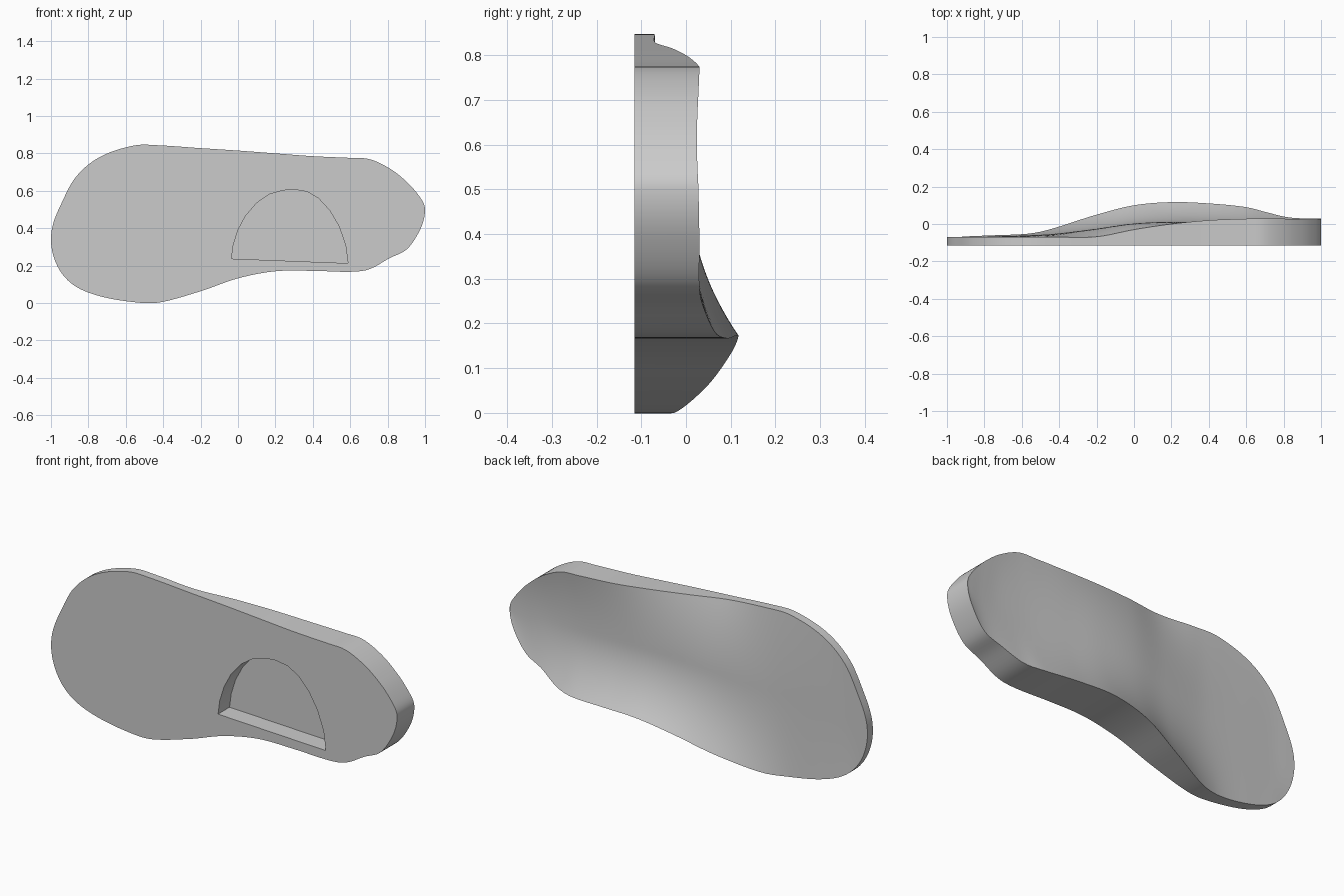
import bpy
import bmesh
from math import acos, cos, pi

default = bpy.data.objects.get("Cube")
if default:
    bpy.data.objects.remove(default, do_unlink=True)

BACK = -0.115          # flat underside plane
POCKET_FLOOR = -0.02
COLUMNS, ROWS = 96, 32

# Stations along the length: x, lower edge z, upper edge z,
# then surface y at lower rim, centre line and upper rim
STATIONS = [
    (-1.0, .34, .34, -.07, -.07, -.07),
    (-.95, .17, .52, -.07, -.07, -.07),
    (-.87, .09, .67, -.065, -.07, -.07),
    (-.74, .037, .78, -.06, -.066, -.07),
    (-.55, .004, .843, -.05, -.06, -.07),
    (-.42, .003, .843, -.02, -.052, -.07),
    (-.2, .063, .828, .05, -.025, -.068),
    (0, .132, .815, .1, .003, -.03),
    (.2, .17, .8, .117, .012, 0),
    (.4, .172, .785, .11, .008, .02),
    (.6, .167, .776, .09, .003, .028),
    (.7, .18, .77, .065, .003, .03),
    (.81, .24, .72, .038, .006, .028),
    (.9, .285, .65, .03, .013, .025),
    (.97, .385, .57, .03, .022, .025),
    (1.0, .5, .5, .028, .028, .028),
]
ANGLES = [acos(-s[0]) for s in STATIONS]


def station(angle):
    """Smoothly interpolate the station values at an angle from toe to heel."""
    last = len(STATIONS) - 1
    i = max(k for k in range(last) if ANGLES[k] <= angle + 1e-9)
    span = ANGLES[i + 1] - ANGLES[i]
    t = (angle - ANGLES[i]) / span

    def slope(k, c):
        a, b = max(k - 1, 0), min(k + 1, last)
        return (STATIONS[b][c] - STATIONS[a][c]) / (ANGLES[b] - ANGLES[a]) * span

    values = []
    for c in range(1, len(STATIONS[0])):
        p, q = STATIONS[i][c], STATIONS[i + 1][c]
        values.append(p * (1 + 2 * t) * (1 - t) ** 2 + slope(i, c) * t * (1 - t) ** 2
                      + q * t * t * (3 - 2 * t) + slope(i + 1, c) * t * t * (t - 1))
    return values


def make_object(name, bm):
    bmesh.ops.recalc_face_normals(bm, faces=bm.faces)
    mesh = bpy.data.meshes.new(name)
    bm.to_mesh(mesh)
    bm.free()
    obj = bpy.data.objects.new(name, mesh)
    bpy.context.collection.objects.link(obj)
    return obj


# Insole body: contoured grid over a flat underside
bm = bmesh.new()
top_grid, rim_low, rim_high = [], [], []
for i in range(COLUMNS + 1):
    angle = pi * i / COLUMNS
    x = -cos(angle)
    low, high, y_low, y_mid, y_high = station(angle)
    if i in (0, COLUMNS):
        tip = bm.verts.new((x, y_mid, low))
        foot = bm.verts.new((x, BACK, low))
        top_grid.append([tip] * (ROWS + 1))
        rim_low.append(foot)
        rim_high.append(foot)
        continue
    column = []
    for j in range(ROWS + 1):
        v = j / ROWS
        y = (y_mid + (y_low - y_mid) * max(0, 1 - 2 * v) ** 2
             + (y_high - y_mid) * max(0, 2 * v - 1) ** 2)
        column.append(bm.verts.new((x, y, low + (high - low) * v)))
    top_grid.append(column)
    rim_low.append(bm.verts.new((x, BACK, low)))
    rim_high.append(bm.verts.new((x, BACK, high)))


def add_face(*verts):
    bm.faces.new(list(dict.fromkeys(verts)))


for i in range(COLUMNS):
    a, b = top_grid[i], top_grid[i + 1]
    for j in range(ROWS):
        add_face(a[j], b[j], b[j + 1], a[j + 1])
    add_face(rim_low[i], rim_low[i + 1], b[0], a[0])
    add_face(rim_high[i], a[-1], b[-1], rim_high[i + 1])
bm.faces.new(rim_low + rim_high[-2:0:-1])
insole = make_object("insole", bm)

# Arched pocket cut into the underside of the heel
POCKET = [(-.035, .237), (-.025, .31), (0, .39), (.04, .465), (.1, .535), (.17, .582),
          (.24, .602), (.3, .607), (.37, .595), (.43, .56), (.49, .495), (.54, .41),
          (.575, .31), (.588, .213)]
bm = bmesh.new()
outline = bm.faces.new([bm.verts.new((x, BACK - 0.1, z)) for x, z in POCKET])
side = bmesh.ops.extrude_face_region(bm, geom=[outline])
for v in side["geom"]:
    if isinstance(v, bmesh.types.BMVert):
        v.co.y = POCKET_FLOOR
cutter = make_object("pocket_cutter", bm)
cutter.hide_render = True

cut = insole.modifiers.new("heel pocket", "BOOLEAN")
cut.operation = "DIFFERENCE"
cut.solver = "EXACT"
cut.object = cutter
bpy.context.view_layer.objects.active = insole
insole.select_set(True)
bpy.ops.object.modifier_apply(modifier=cut.name)
bpy.data.objects.remove(cutter, do_unlink=True)

# Single matt grey
grey = bpy.data.materials.new("grey foam")
grey.use_nodes = True
colour = (0.6, 0.6, 0.6, 1)
grey.diffuse_color = colour
grey.node_tree.nodes["Principled BSDF"].inputs["Base Color"].default_value = colour
insole.data.materials.clear()
insole.data.materials.append(grey)
bpy.ops.object.shade_smooth_by_angle(angle=pi / 6)
